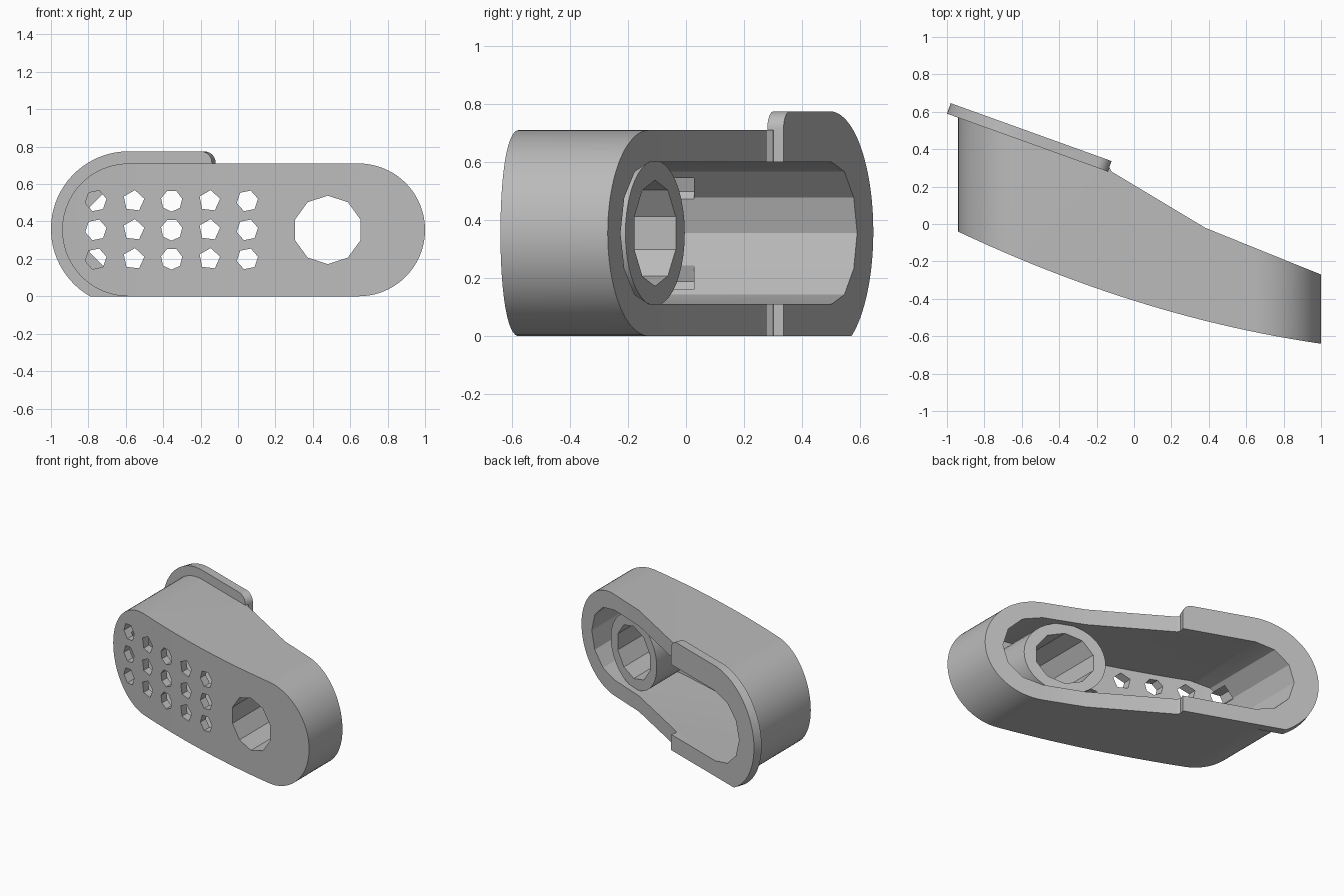
import bpy
import bmesh
from math import cos, sin, pi
from mathutils import Vector

cube = bpy.data.objects.get("Cube")
if cube:
    bpy.data.objects.remove(cube, do_unlink=True)

grey = bpy.data.materials.new("plain grey")
grey.use_nodes = True
grey.diffuse_color = (0.5, 0.5, 0.5, 1)
grey.node_tree.nodes["Principled BSDF"].inputs["Base Color"].default_value = (0.5, 0.5, 0.5, 1)

MID = 0.355  # height of the long axis


def prism(name, points, push):
    """Closed solid made by sweeping a polygon along a vector."""
    bm = bmesh.new()
    face = bm.faces.new([bm.verts.new(p) for p in points])
    swept = bmesh.ops.extrude_face_region(bm, geom=[face])["geom"]
    moved = [v for v in swept if isinstance(v, bmesh.types.BMVert)]
    bmesh.ops.translate(bm, verts=moved, vec=Vector(push))
    if face.is_valid and all(len(e.link_faces) > 2 for e in face.edges):
        bm.faces.remove(face)
    bmesh.ops.recalc_face_normals(bm, faces=bm.faces)
    mesh = bpy.data.meshes.new(name)
    bm.to_mesh(mesh)
    bm.free()
    mesh.materials.append(grey)
    ob = bpy.data.objects.new(name, mesh)
    bpy.context.collection.objects.link(ob)
    return ob


def combine(target, tool, operation):
    """Apply a boolean and discard the tool."""
    mod = target.modifiers.new(operation, "BOOLEAN")
    mod.operation = operation
    mod.solver = "EXACT"
    mod.object = tool
    bpy.context.view_layer.objects.active = target
    bpy.ops.object.modifier_apply(modifier=mod.name)
    bpy.data.objects.remove(tool, do_unlink=True)


def arc(cx, cz, r, start, end, steps):
    angles = [start + (end - start) * i / steps for i in range(steps + 1)]
    return [(cx + r * cos(a), cz + r * sin(a)) for a in angles]


def across(name, outline, start=-1, length=3):
    """Front-view outline swept from front to back."""
    return prism(name, [(x, start, z) for x, z in outline], (0, length, 0))


def plan(name, front_offset, back):
    """Plan outline between the bowed front and a given back edge."""
    xs = [-1.05 + i * 2.1 / 40 for i in range(41)]
    front = [(x, 0.084 * x * x - 0.314 * x - 0.41 + front_offset) for x in xs]
    return prism(name, [(x, y, -0.5) for x, y in front + back], (0, 0, 2))


def stadium(left, right, r, steps):
    return (arc(right, MID, r, -pi / 2, pi / 2, steps)
            + arc(left, MID, r, pi / 2, 3 * pi / 2, steps))


def ring(cx, cz, r, sides, turn=0):
    return arc(cx, cz, r, turn, turn + 2 * pi, sides)[:-1]


# Outer body: rounded bar trimmed by the bowed front and sloping back
body = across("bracket_body", stadium(-0.585, 0.645, MID, 40))
back_edge = [(1.05, -0.285), (1, -0.27), (0.85, -0.21), (0.38, -0.02),
             (-0.12, 0.28), (-0.13, 0.30), (-1.05, 0.631)]
combine(body, plan("body_trim", 0, back_edge), "INTERSECT")

# Slanted rear flange
flange_outline = (arc(-0.585, 0.36, 0.415, pi / 2, pi + 1.05, 32)
                  + [(-0.79, 0), (-0.14, 0)]
                  + arc(-0.20, 0.715, 0.06, 0, pi / 2, 8))
flange = prism("flange", [(x, 0.59 - 0.36 * (x + 1), z) for x, z in flange_outline],
               (0.02, 0.056, 0))
combine(body, flange, "UNION")

# Open cavity behind the front wall
cavity = across("cavity", stadium(-0.58, 0.645, 0.245, 6))
combine(cavity, plan("cavity_trim", 0.06, [(1.05, 1.5), (-1.05, 1.5)]), "INTERSECT")
combine(body, cavity, "DIFFERENCE")

# Round boss, recessed below the back edge
boss = across("boss", ring(0.48, MID, 0.25, 40))
combine(boss, plan("boss_trim", 0.03, [(1.05, -0.34), (-1.05, 0.52)]), "INTERSECT")
combine(body, boss, "UNION")
combine(body, across("bore", ring(0.48, MID, 0.183, 10, pi / 10)), "DIFFERENCE")

# Grid of small holes through the front wall
for col, sides in enumerate((6, 5, 7, 5, 6)):
    x = -0.76 + col * 0.2025
    front_y = 0.084 * x * x - 0.314 * x - 0.41
    for z in (0.2, MID, 0.51):
        hole = across("hole", ring(x, z, 0.058, sides, 0.2), front_y - 0.1, 0.25)
        combine(body, hole, "DIFFERENCE")

bpy.ops.object.select_all(action="DESELECT")
body.select_set(True)
bpy.context.view_layer.objects.active = body
bpy.ops.object.shade_smooth_by_angle(angle=0.5)
